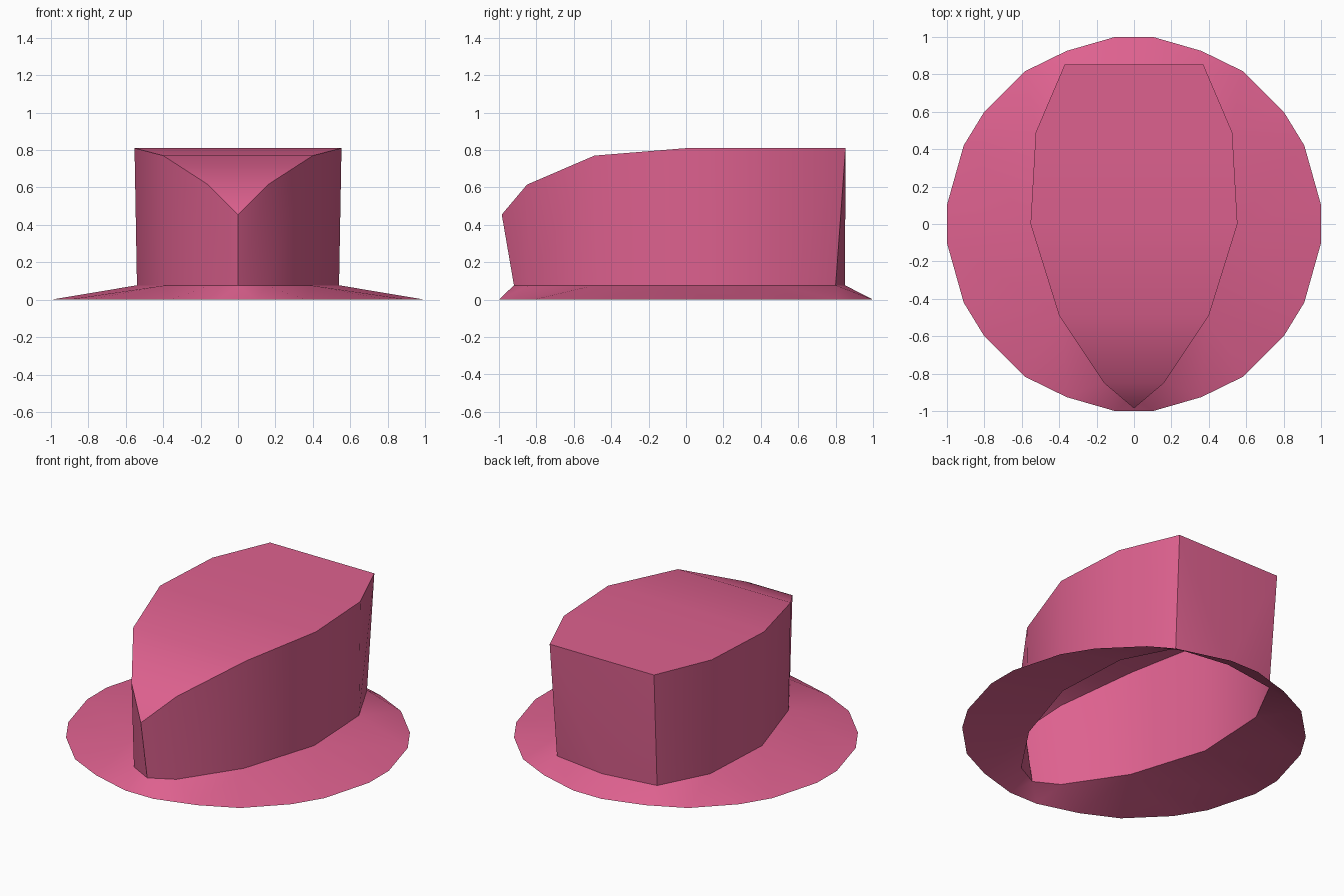
import bpy
import bmesh
from math import atan2, pi, radians
from mathutils import Vector

default = bpy.data.objects.get("Cube")
if default:
    bpy.data.objects.remove(default, do_unlink=True)

# One felt colour for the whole hat
felt = bpy.data.materials.new("pink felt")
felt.use_nodes = True
felt.diffuse_color = (0.73, 0.12, 0.275, 1)
felt.node_tree.nodes["Principled BSDF"].inputs["Base Color"].default_value = felt.diffuse_color

BASE_Z = 0.077
TOP_Z = 0.81

# Right half outlines, front to back
BASE_HALF = [(0.15, -0.84), (0.385, -0.49), (0.54, 0), (0.515, 0.49), (0.355, 0.8)]
TOP_HALF = [(0.16, -0.85, 0.615), (0.4, -0.49, 0.77), (0.553, 0, TOP_Z),
            (0.525, 0.49, TOP_Z), (0.37, 0.853, TOP_Z)]
BASE_FRONT, BASE_BACK = (0, -0.92), (0, 0.85)
TOP_FRONT = (0, -0.985, 0.455)
BRIM_QUARTER = [(0.1, 1), (0.36, 0.925), (0.585, 0.815), (0.8, 0.6), (0.91, 0.42), (1, 0.1)]


def mirrored(half):
    return [(-p[0],) + tuple(p[1:]) for p in half]


def finish(name, bm):
    mesh = bpy.data.meshes.new(name)
    bm.to_mesh(mesh)
    bm.free()
    mesh.materials.append(felt)
    obj = bpy.data.objects.new(name, mesh)
    bpy.context.collection.objects.link(obj)
    bpy.ops.object.select_all(action="DESELECT")
    obj.select_set(True)
    bpy.context.view_layer.objects.active = obj
    bpy.ops.object.shade_smooth_by_angle(angle=radians(30))


def build_crown():
    bm = bmesh.new()
    at_base = lambda pts: [bm.verts.new((x, y, BASE_Z)) for x, y in pts]
    at_top = lambda pts: [bm.verts.new(p) for p in pts]
    front, back = at_base([BASE_FRONT, BASE_BACK])
    tip = bm.verts.new(TOP_FRONT)
    sides = []
    for base, top in ((BASE_HALF, TOP_HALF), (mirrored(BASE_HALF), mirrored(TOP_HALF))):
        low, high = [front] + at_base(base), [tip] + at_top(top)
        for i in range(len(base)):
            bm.faces.new((low[i], low[i + 1], high[i + 1], high[i]))
        # Half of the back wall
        bm.faces.new((low[-1], back, high[-1]))
        sides.append(high)
    left, right = sides
    bm.faces.new((back, right[-1], left[-1]))
    # Lid bending down to the front tip
    bm.faces.new((tip, left[1], right[1]))
    for i in range(1, len(left) - 1):
        bm.faces.new((left[i], left[i + 1], right[i + 1], right[i]))
    bmesh.ops.recalc_face_normals(bm, faces=bm.faces)
    bm.normal_update()
    lid = max(bm.faces, key=lambda f: f.calc_center_median().z)
    if lid.normal.z < 0:
        bmesh.ops.reverse_faces(bm, faces=bm.faces)
    finish("crown", bm)


def build_brim():
    bm = bmesh.new()
    inner = [BASE_FRONT, BASE_BACK] + BASE_HALF + mirrored(BASE_HALF)
    outer = [(x * sx, y * sy) for x, y in BRIM_QUARTER for sx in (1, -1) for sy in (1, -1)]
    angle = lambda p: atan2(p[1], p[0])

    def ring(points, z):
        points = sorted(points, key=angle)
        verts = [bm.verts.new((x, y, z)) for x, y in points]
        angles = [angle(p) for p in points]
        return verts + verts[:1], angles + [angles[0] + 2 * pi]

    # Zip the two rings together in order of angle
    a, a_ang = ring(inner, BASE_Z)
    b, b_ang = ring(outer, 0)
    i = j = 0
    while i < len(a) - 1 or j < len(b) - 1:
        step_inner = j == len(b) - 1 or (
            i < len(a) - 1 and a_ang[i] + a_ang[i + 1] < b_ang[j] + b_ang[j + 1])
        if step_inner:
            bm.faces.new((a[i], b[j], a[i + 1]))
            i += 1
        else:
            bm.faces.new((a[i], b[j], b[j + 1]))
            j += 1
    bm.normal_update()
    down = [f for f in bm.faces if f.normal.dot(Vector((0, 0, 1))) < 0]
    bmesh.ops.reverse_faces(bm, faces=down)
    finish("brim", bm)


build_crown()
build_brim()
